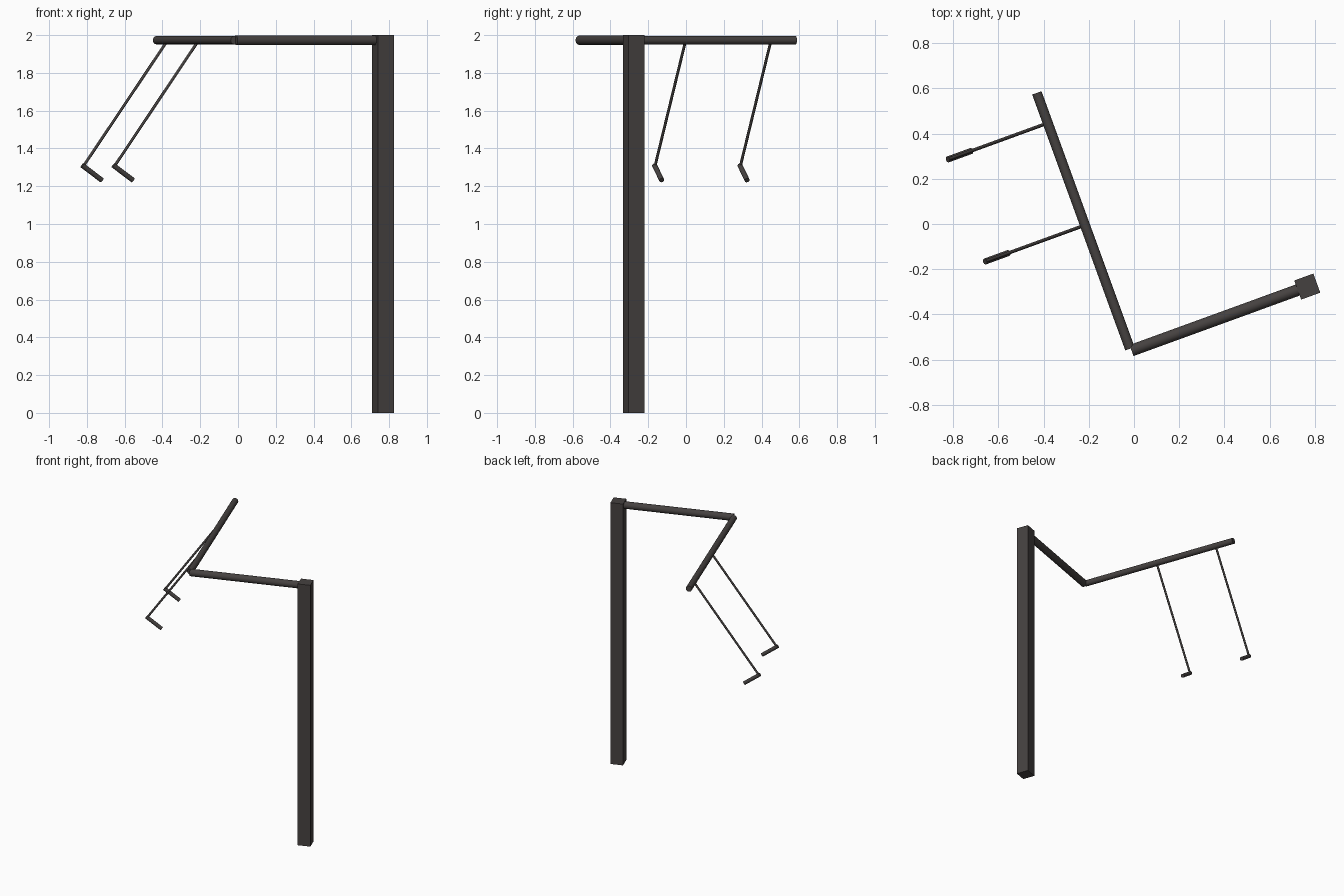
import bpy
import math
from mathutils import Vector

cube = bpy.data.objects.get("Cube")
if cube:
    bpy.data.objects.remove(cube, do_unlink=True)

metal = bpy.data.materials.new("dark_metal")
metal.use_nodes = True
colour = (0.06, 0.053, 0.051, 1)
metal.diffuse_color = colour
metal.node_tree.nodes["Principled BSDF"].inputs["Base Color"].default_value = colour

TURN = math.radians(20)
along = Vector((math.cos(TURN), math.sin(TURN), 0))
across = Vector((-math.sin(TURN), math.cos(TURN), 0))
up = Vector((0, 0, 1))


def finish(name):
    obj = bpy.context.object
    obj.name = name
    obj.data.materials.append(metal)
    return obj


def bar(name, start, end, radius):
    """Round bar between two points."""
    axis = end - start
    bpy.ops.mesh.primitive_cylinder_add(
        vertices=24, radius=radius, depth=axis.length,
        location=(start + end) / 2,
        rotation=axis.to_track_quat('Z', 'Y').to_euler())
    bpy.ops.object.shade_smooth_by_angle(angle=math.radians(40))
    return finish(name)


# Square post
post = Vector((0.767, -0.277, 0))
bpy.ops.mesh.primitive_cube_add(size=1, location=post + up, rotation=(0, 0, TURN))
bpy.context.object.scale = (0.09, 0.09, 2)
bpy.ops.object.transform_apply(location=False, rotation=False, scale=True)
finish("post")

# Two horizontal arms meeting at the elbow
arm_height = up * 1.973
elbow = post + arm_height - along * 0.828
bar("support_arm", elbow, post + arm_height, 0.026)
arm_start = Vector((-0.018, -0.552, 1.973))
bar("cross_arm", arm_start, arm_start + across * 1.205, 0.022)

# Slanted hanging rods with grips square to them
for side, distance in (("near", 0.582), ("far", 1.063)):
    top = arm_start + across * distance - up * 0.014
    bottom = top - along * 0.465 - up * 0.653
    bar(side + "_rod", top, bottom, 0.0075)
    slope = (bottom - top).normalized()
    grip = slope.cross(across).normalized()
    if grip.z > 0:
        grip.negate()
    bar(side + "_grip", bottom - grip * 0.008, bottom + grip * 0.128, 0.0135)
